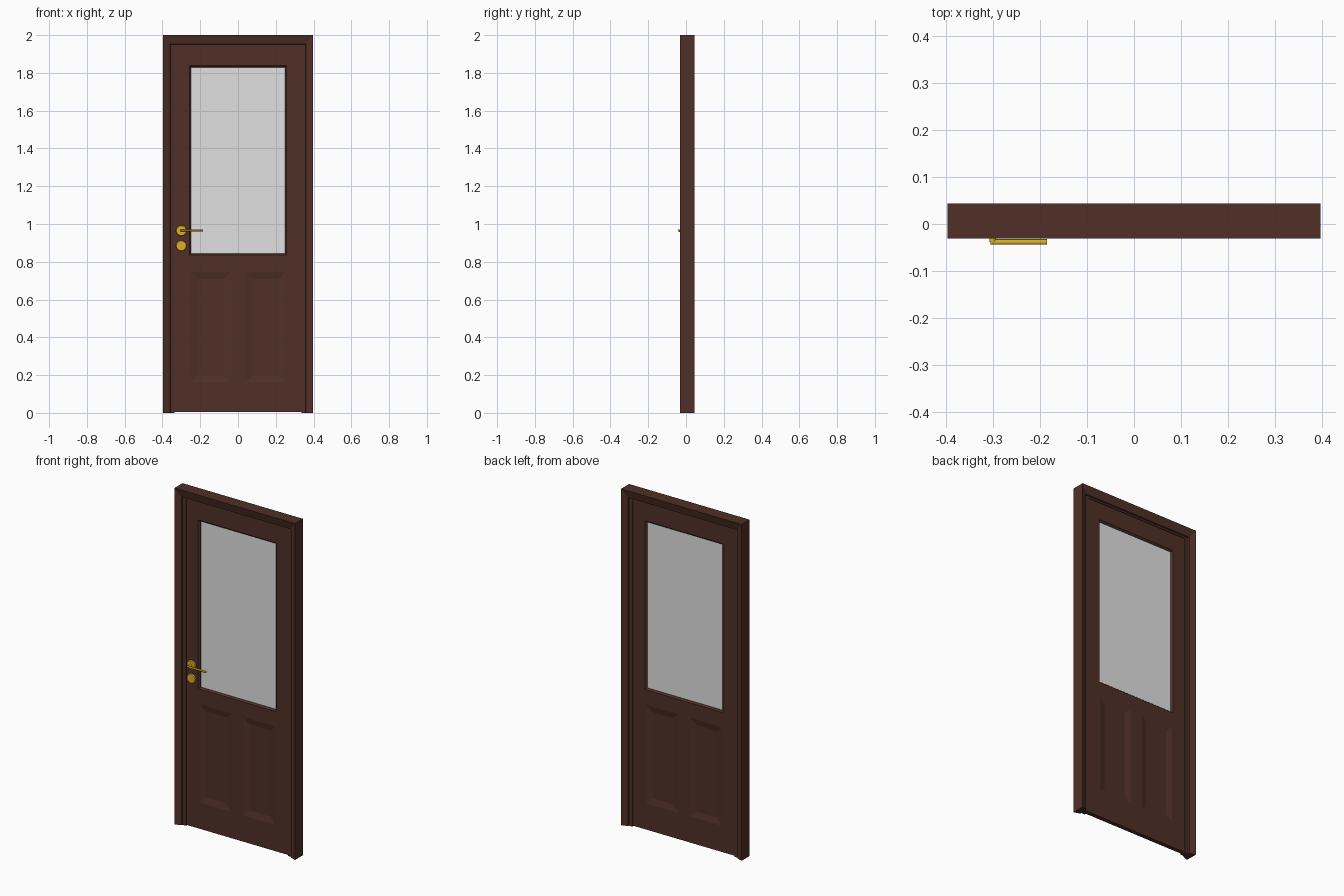
import bpy
import bmesh
from math import pi
from mathutils import Matrix

if "Cube" in bpy.data.objects:
    bpy.data.objects.remove(bpy.data.objects["Cube"], do_unlink=True)


def material(name, rgb, rough=0.5):
    m = bpy.data.materials.new(name)
    m.use_nodes = True
    colour = (*rgb, 1)
    m.diffuse_color = colour
    bsdf = next(n for n in m.node_tree.nodes if n.type == "BSDF_PRINCIPLED")
    bsdf.inputs["Base Color"].default_value = colour
    bsdf.inputs["Roughness"].default_value = rough
    return m


WOOD = material("dark_brown_wood", (0.08, 0.03, 0.02))
GLASS = material("frosted_glass", (0.75, 0.75, 0.75))
BRASS = material("brass", (0.72, 0.44, 0.02))

MID = 0.0065          # centre plane of the door in depth
HALF_LEAF = 0.0125
HALF_FRAME = 0.0375
HALF_W = 0.396


def finish(name, bm, mat):
    bmesh.ops.remove_doubles(bm, verts=bm.verts, dist=0.0001)
    bmesh.ops.recalc_face_normals(bm, faces=bm.faces)
    mesh = bpy.data.meshes.new(name)
    bm.to_mesh(mesh)
    bm.free()
    mesh.materials.append(mat)
    ob = bpy.data.objects.new(name, mesh)
    bpy.context.collection.objects.link(ob)
    return ob


def rectangle(bm, x0, x1, z0, z1, y):
    corners = ((x0, z0), (x0, z1), (x1, z1), (x1, z0))
    return [bm.verts.new((x, y, z)) for x, z in corners]


def bridge(bm, a, b, closed=True):
    n = len(a)
    for i in range(n if closed else n - 1):
        j = (i + 1) % n
        bm.faces.new((a[i], a[j], b[j], b[i]))


# Frame: mitred moulding swept up, across and down the opening
# Each step is side inset, top inset and half depth
half_profile = [(0, 0, HALF_FRAME), (0.036, 0.048, 0.025),
                (0.038, 0.05, 0.017), (0.061, 0.06, 0.017)]
profile = half_profile + [(a, b, -d) for a, b, d in reversed(half_profile)]
bm = bmesh.new()
rings = [rectangle(bm, a - HALF_W, HALF_W - a, 0, 2 - b, MID - d)
         for a, b, d in profile]
for k, ring in enumerate(rings):
    bridge(bm, ring, rings[(k + 1) % len(rings)], closed=False)
for end in (0, 3):
    bm.faces.new([ring[end] for ring in rings])
finish("door_frame", bm, WOOD)

# Leaf: two panelled skins joined by walls, with a chamfered window opening
LEAF_X, LEAF_TOP, LEAF_BOTTOM = 0.335, 1.94, 0.004
xs = [-LEAF_X, -0.258, -0.25, -0.04, 0.04, 0.25, 0.258, LEAF_X]
zs = [LEAF_BOTTOM, 0.16, 0.745, 0.835, 1.838, LEAF_TOP]
bm = bmesh.new()
outer, inner = [], []
for side in (-1, 1):
    y = MID + side * HALF_LEAF
    panels = []
    for j in range(len(zs) - 1):
        for i in range(len(xs) - 1):
            if j == 3 and 1 <= i <= 5:
                continue
            face = bm.faces.new(rectangle(bm, xs[i], xs[i + 1], zs[j], zs[j + 1], y))
            if j == 1 and i in (2, 4):
                panels.append((i, j, face))
    # Sunken panels with sloping borders
    for i, j, face in panels:
        rim = list(face.verts)
        bm.faces.remove(face)
        b = 0.036
        floor = rectangle(bm, xs[i] + b, xs[i + 1] - b, zs[j] + b, zs[j + 1] - b,
                          y - side * 0.008)
        bridge(bm, rim, floor)
        bm.faces.new(floor)
    rim = rectangle(bm, -0.258, 0.258, zs[3], zs[4], y)
    lip = rectangle(bm, -0.248, 0.248, zs[3] + 0.008, zs[4] - 0.009, MID + side * 0.003)
    bridge(bm, rim, lip)
    inner.append(lip)
    outer.append(rectangle(bm, -LEAF_X, LEAF_X, LEAF_BOTTOM, LEAF_TOP, y))
bridge(bm, *inner)
bridge(bm, *outer)
finish("door_leaf", bm, WOOD)

# Window pane
bm = bmesh.new()
pane = [rectangle(bm, -0.249, 0.249, 0.842, 1.83, MID + s * 0.002) for s in (-1, 1)]
bridge(bm, *pane)
for loop in pane:
    bm.faces.new(loop)
finish("window_pane", bm, GLASS)


# Brass fittings
def rod(name, centre, radius, length, axis, sides=20, tip=None):
    bm = bmesh.new()
    turn = Matrix.Rotation(pi / 2, 4, axis)
    bmesh.ops.create_cone(bm, cap_ends=True, segments=sides, radius1=radius,
                          radius2=tip or radius, depth=length,
                          matrix=Matrix.Translation(centre) @ turn)
    ob = finish(name, bm, BRASS)
    bpy.ops.object.select_all(action="DESELECT")
    ob.select_set(True)
    bpy.context.view_layer.objects.active = ob
    bpy.ops.object.shade_smooth_by_angle()
    return ob


HANDLE_X, HANDLE_Z = -0.3, 0.965
face_y = MID - HALF_LEAF
for name, z in (("handle_rosette", HANDLE_Z), ("lock_rosette", 0.885)):
    rod(name, (HANDLE_X, face_y - 0.004, z), 0.028, 0.008, "X", tip=0.026)
rod("handle_stem", (HANDLE_X, face_y - 0.016, HANDLE_Z), 0.007, 0.032, "X")
rod("handle_lever", (HANDLE_X + 0.055, -0.038, HANDLE_Z), 0.006, 0.12, "Y", sides=12)
